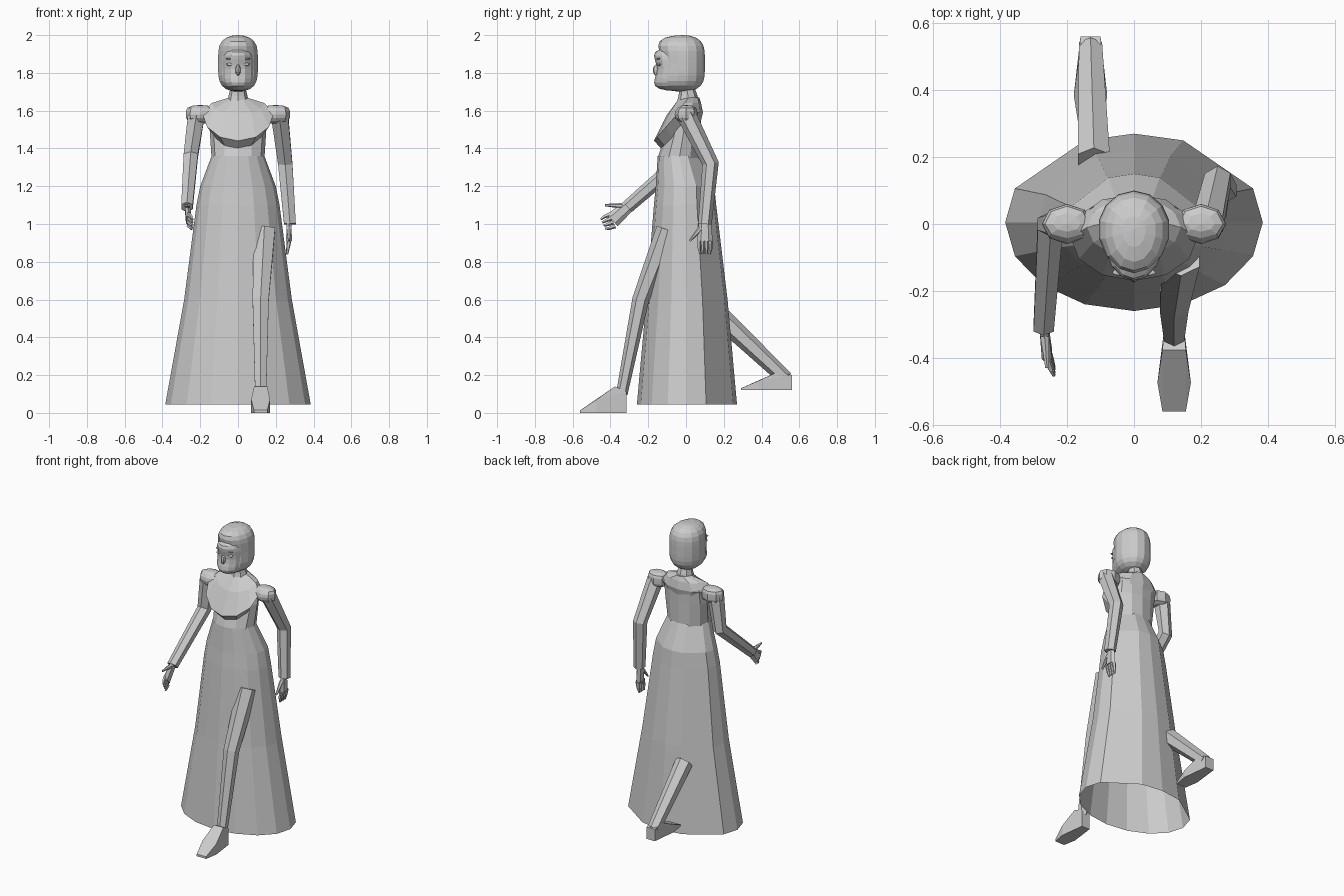
import bpy, bmesh, math
from mathutils import Vector

default_cube = bpy.data.objects.get("Cube")
if default_cube:
    bpy.data.objects.remove(default_cube, do_unlink=True)

# Single flat colour
shade = (.6, .6, .6, 1)
grey = bpy.data.materials.new("plain grey")
grey.use_nodes = True
grey.diffuse_color = shade
grey.node_tree.nodes["Principled BSDF"].inputs["Base Color"].default_value = shade


def finish(name, bm):
    """Turn the working mesh into a named grey object."""
    bmesh.ops.recalc_face_normals(bm, faces=bm.faces[:])
    mesh = bpy.data.meshes.new(name)
    bm.to_mesh(mesh)
    bm.free()
    mesh.materials.append(grey)
    part = bpy.data.objects.new(name, mesh)
    bpy.context.collection.objects.link(part)


def loft(name, rings, capped=True):
    """Skin a row of equal rings with quads."""
    bm = bmesh.new()
    loops = [[bm.verts.new(point) for point in ring] for ring in rings]
    for lower, upper in zip(loops, loops[1:]):
        for i in range(len(lower)):
            bm.faces.new((lower[i - 1], lower[i], upper[i], upper[i - 1]))
    if capped:
        bm.faces.new(loops[0])
        bm.faces.new(loops[-1])
    finish(name, bm)


def circle(sides, skipped=()):
    """Unit circle starting at the front; skipped corners flatten it."""
    angles = [math.tau * i / sides for i in range(sides) if i not in skipped]
    return [(math.sin(angle), -math.cos(angle)) for angle in angles]


def stack(name, section, levels, capped=True):
    """Horizontal rings: height, half width, front, back, rise away from the front."""
    rings = []
    for height, half_width, front, back, rise in levels:
        middle, half_depth = (front + back) / 2, (back - front) / 2
        rings.append([(x * half_width, middle + y * half_depth,
                       height + rise * (1 - max(0, -y))) for x, y in section])
    loft(name, rings, capped)


def limb(name, joints, start, end, depth=1, sides=6):
    """Faceted tube through the joints, tapering evenly from start to end radius."""
    joints = [Vector(joint) for joint in joints]
    last = len(joints) - 1
    across = Vector((1, 0, 0))
    rings = []
    for i, joint in enumerate(joints):
        along = joints[min(i + 1, last)] - joints[max(i - 1, 0)]
        outward = along.cross(across).normalized() * depth
        radius = start + (end - start) * i / last
        rings.append([joint + radius * (across * x + outward * y)
                      for x, y in circle(sides)])
    loft(name, rings)


def globe(name, centre, size, segments=8, fullness=0, forward=0):
    """Faceted ball, squared off by fullness and pushed forward above and below."""
    bm = bmesh.new()
    bmesh.ops.create_uvsphere(bm, u_segments=segments, v_segments=segments, radius=1)
    centre, size = Vector(centre), Vector(size)
    for vert in bm.verts:
        x, y, z = vert.co
        swell = 1 + fullness * z * z
        reach = 1 + forward * z * z if y < 0 else swell
        vert.co = centre + size * Vector((x * swell, y * reach, z))
    finish(name, bm)


def hand(side, wrist, knuckle, tip, spacing):
    """Flat palm, four fingers spread along the spacing vector, and a thumb."""
    wrist, knuckle, tip, spacing = map(Vector, (wrist, knuckle, tip, spacing))
    limb(side + "_palm", [wrist, wrist.lerp(knuckle, .4), knuckle], .014, .018, depth=2.3)
    for i, finger in enumerate(("index", "middle", "ring", "little")):
        offset = spacing * (i - 1.5)
        bend = knuckle.lerp(tip, .6) + offset
        limb(f"{side}_{finger}_finger", [knuckle + offset, bend, tip + offset * .8],
             .013, .006, sides=5)
    base = wrist.lerp(knuckle, .3) - spacing
    limb(side + "_thumb", [base, knuckle - spacing * 4], .015, .006)


def foot(name, heel, toe, height):
    """Convex wedge: high at the ankle, widest at the ball, thin at the toe."""
    heel, toe = Vector(heel), Vector(toe)
    bm = bmesh.new()
    for along, half_width, top in ((0, .03, .8), (.25, .035, 1), (.65, .05, .5), (1, .035, .1)):
        sole = heel.lerp(toe, along)
        for x in (-half_width, half_width):
            for lift in (0, top * height):
                bm.verts.new(sole + Vector((x, 0, lift)))
    bmesh.ops.convex_hull(bm, input=bm.verts[:])
    finish(name, bm)


# Long skirt, open at the hem and flattened at the back corners
stack("skirt", circle(16, skipped=(6, 10)), [
    (.045, .385, -.26, .27, 0),
    (.6, .285, -.21, .22, 0),
    (1.1, .22, -.17, .16, 0),
    (1.2, .2, -.16, .15, 0),
    (1.36, .14, -.15, .08, 0)], capped=False)

# Bodice and neck
stack("bodice", circle(12), [
    (1.35, .14, -.15, .08, 0),
    (1.5, .15, -.1, .08, 0),
    (1.6, .15, -.05, .08, 0)])
limb("neck", [(0, .01, 1.6), (0, .01, 1.68), (0, 0, 1.76)], .07, .03, sides=8)

# Draped collar, low over the bust and high on the shoulders
stack("collar", circle(12), [
    (1.66, .045, -.04, .07, .01),
    (1.58, .14, -.1, .08, .06),
    (1.44, .19, -.17, .09, .15),
    (1.39, .13, -.12, .07, .12)])

# Shoulder caps
for side, sign in (("left", 1), ("right", -1)):
    globe(side + "_shoulder_cap", (.2 * sign, 0, 1.58), (.075, .06, .05), fullness=.5)

# Sleeves: one hanging behind, one reaching forward
limb("left_sleeve", [(.22, 0, 1.58), (.25, .13, 1.32), (.275, .1, 1)], .052, .036)
limb("right_sleeve", [(-.22, 0, 1.58), (-.25, 0, 1.36), (-.27, -.31, 1.09)], .052, .035)

# Hands
hand("left", (.27, .1, 1.01), (.27, .1, .91), (.26, .1, .84), (0, .02, 0))
hand("right", (-.27, -.3, 1.1), (-.26, -.39, 1.02), (-.24, -.44, 1), (0, .01, -.02))

# Stepping leg in front, trailing leg behind
limb("left_leg", [(.14, -.1, .97), (.12, -.24, .6), (.12, -.34, .1)], .065, .034, depth=.9)
foot("left_foot", (.12, -.315, 0), (.12, -.56, 0), height=.14)
limb("right_leg", [(-.12, .19, .5), (-.13, .53, .18)], .055, .04)
foot("right_foot", (-.13, .56, .12), (-.13, .29, .12), height=.1)

# Close-fitting head covering and the face it frames
globe("head_covering", (0, -.015, 1.85), (.108, .115, .15),
      segments=14, fullness=.5, forward=1.2)
globe("face", (0, -.06, 1.82), (.088, .095, .115),
      segments=14, fullness=.5, forward=1.2)

# Facial features
globe("nose", (0, -.155, 1.815), (.014, .02, .03))
globe("mouth", (0, -.15, 1.766), (.025, .012, .01))
for side, sign in (("left", 1), ("right", -1)):
    globe(side + "_eyelid", (.04 * sign, -.14, 1.845), (.022, .012, .008))
    globe(side + "_brow", (.04 * sign, -.145, 1.875), (.025, .01, .005))
